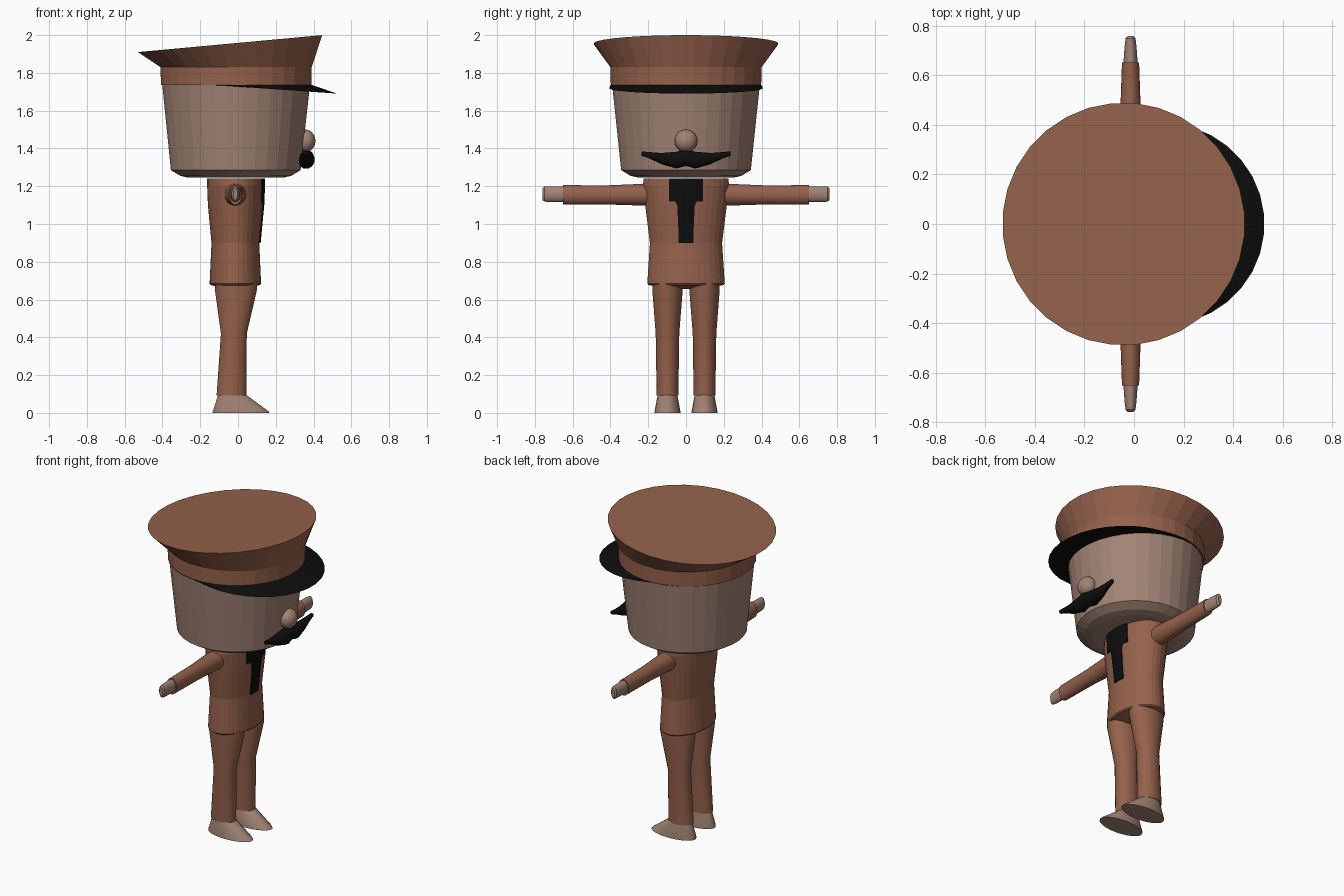
import bpy, bmesh, math

cube = bpy.data.objects.get("Cube")
if cube:
    bpy.data.objects.remove(cube, do_unlink=True)


def material(name, rgb):
    m = bpy.data.materials.new(name)
    m.use_nodes = True
    m.diffuse_color = (*rgb, 1)
    m.node_tree.nodes["Principled BSDF"].inputs["Base Color"].default_value = (*rgb, 1)
    return m


BROWN = material("uniform brown", (0.30, 0.12, 0.072))
SKIN = material("skin", (0.36, 0.23, 0.178))
BLACK = material("black", (0.004, 0.004, 0.004))


def finish(name, bm, mat, smooth=False):
    bmesh.ops.recalc_face_normals(bm, faces=bm.faces)
    mesh = bpy.data.meshes.new(name)
    bm.to_mesh(mesh)
    bm.free()
    mesh.materials.append(mat)
    ob = bpy.data.objects.new(name, mesh)
    bpy.context.collection.objects.link(ob)
    if smooth:
        bpy.ops.object.select_all(action='DESELECT')
        ob.select_set(True)
        bpy.context.view_layer.objects.active = ob
        bpy.ops.object.shade_smooth_by_angle(angle=math.radians(30))
    return ob


def loft(name, rings, mat, axis="z", sides=32, smooth=False):
    """Skin elliptical rings (t, centre_u, centre_v, radius_u, radius_v, tilt) along z or y."""
    bm = bmesh.new()
    loops = []
    for t, cu, cv, ru, rv, *tilt in rings:
        loop = []
        for i in range(sides):
            a = math.tau * (i + 0.5) / sides
            u, v = ru * math.cos(a), rv * math.sin(a)
            w = t + (tilt[0] * u if tilt else 0)
            co = (cu + u, cv + v, w) if axis == "z" else (cu + u, w, cv + v)
            loop.append(bm.verts.new(co))
        loops.append(loop)
    for lo, hi in zip(loops, loops[1:]):
        for i in range(sides):
            j = (i + 1) % sides
            bm.faces.new((lo[i], lo[j], hi[j], hi[i]))
    bm.faces.new(loops[0])
    bm.faces.new(loops[-1])
    return finish(name, bm, mat, smooth)


# Cap: straight band flaring to a tilted crown, with a drooping peak
loft("cap", [(1.735, -0.01, 0, 0.40, 0.40), (1.83, -0.01, 0, 0.402, 0.402),
             (1.955, -0.042, 0, 0.49, 0.49, 0.092)], BROWN)
loft("cap_peak", [(1.737, -0.01, 0, 0.399, 0.402),
                  (1.719, 0.115, 0, 0.412, 0.408, -0.07)], BLACK)

# Head
loft("head", [(1.245, -0.012, 0, 0.25, 0.25), (1.255, -0.012, 0, 0.295, 0.295),
              (1.285, -0.012, 0, 0.345, 0.345), (1.738, -0.01, 0, 0.393, 0.393)], SKIN)

# Nose
bm = bmesh.new()
bmesh.ops.create_uvsphere(bm, u_segments=24, v_segments=14, radius=0.06)
bmesh.ops.scale(bm, vec=(0.9, 1, 1), verts=bm.verts)
bmesh.ops.translate(bm, vec=(0.356, 0, 1.44), verts=bm.verts)
finish("nose", bm, SKIN, True)

# Moustache: a spindle mirrored about the centre
half = [(0.235, 1.373, 0.012), (0.19, 1.363, 0.018), (0.13, 1.346, 0.031),
        (0.05, 1.338, 0.046)]
spindle = [(-y, z, r) for y, z, r in half] + [(0, 1.35, 0.044)] + half[::-1]
loft("moustache", [(y, 0.36, z, r, r) for y, z, r in spindle], BLACK, "y", 12, True)

# Torso: height, half depth, half width
CX = -0.014
TORSO = [(0.657, 0.05, 0.09), (0.677, 0.132, 0.2), (0.684, 0.137, 0.206),
         (0.9, 0.127, 0.192), (1.1, 0.146, 0.217), (1.2, 0.15, 0.23), (1.24, 0.15, 0.225)]
loft("torso", [(z, CX, 0, d, w) for z, d, w in TORSO], BROWN)


def chest_x(y, z):
    for (z0, d0, w0), (z1, d1, w1) in zip(TORSO, TORSO[1:]):
        if z <= z1:
            f = (z - z0) / (z1 - z0)
            d, w = d0 + f * (d1 - d0), w0 + f * (w1 - w0)
            return CX + d * math.sqrt(1 - (y / w) ** 2)


def chest_plate(name, rows, columns=10):
    """Thin strip following the chest; rows are (height, half width)."""
    bm = bmesh.new()
    grid = []
    for z, w in rows:
        ys = [w * (2 * i / columns - 1) for i in range(columns + 1)]
        grid.append([bm.verts.new((chest_x(y, z) + 0.004, y, z)) for y in ys])
    for lo, hi in zip(grid, grid[1:]):
        for i in range(columns):
            bm.faces.new((lo[i], lo[i + 1], hi[i + 1], hi[i]))
    ob = finish(name, bm, BLACK)
    thick = ob.modifiers.new("thickness", 'SOLIDIFY')
    thick.thickness = 0.006
    thick.offset = 0


# Necktie
chest_plate("tie_knot", [(1.118, 0.09), (1.16, 0.09), (1.2, 0.09), (1.24, 0.09)])
chest_plate("tie_tail", [(0.9, 0.039), (1.0, 0.041), (1.1, 0.046), (1.118, 0.056)])

# Limbs on both sides
for side, s in (("left", 1), ("right", -1)):
    loft(side + "_sleeve", [(s * 0.17, CX, 1.155, 0.058, 0.06), (s * 0.23, CX, 1.155, 0.055, 0.058),
                            (s * 0.42, CX, 1.154, 0.043, 0.051), (s * 0.652, CX, 1.154, 0.035, 0.052)],
         BROWN, "y", 24, True)
    loft(side + "_hand", [(s * 0.64, CX, 1.158, 0.03, 0.041), (s * 0.72, CX, 1.158, 0.024, 0.042),
                          (s * 0.75, CX, 1.158, 0.02, 0.04), (s * 0.759, CX, 1.158, 0.011, 0.032)],
         SKIN, "y", 24, True)
    loft(side + "_leg", [(0.093, -0.034, s * 0.098, 0.08, 0.058), (0.42, -0.022, s * 0.098, 0.069, 0.063),
                         (0.65, -0.011, s * 0.098, 0.112, 0.081), (0.69, -0.01, s * 0.098, 0.113, 0.081)],
         BROWN, "z", 24, True)
    loft(side + "_foot", [(0, 0.017, s * 0.098, 0.152, 0.069), (0.008, 0.014, s * 0.098, 0.149, 0.069),
                          (0.094, -0.03, s * 0.098, 0.076, 0.053)], SKIN, "z", 24, True)
